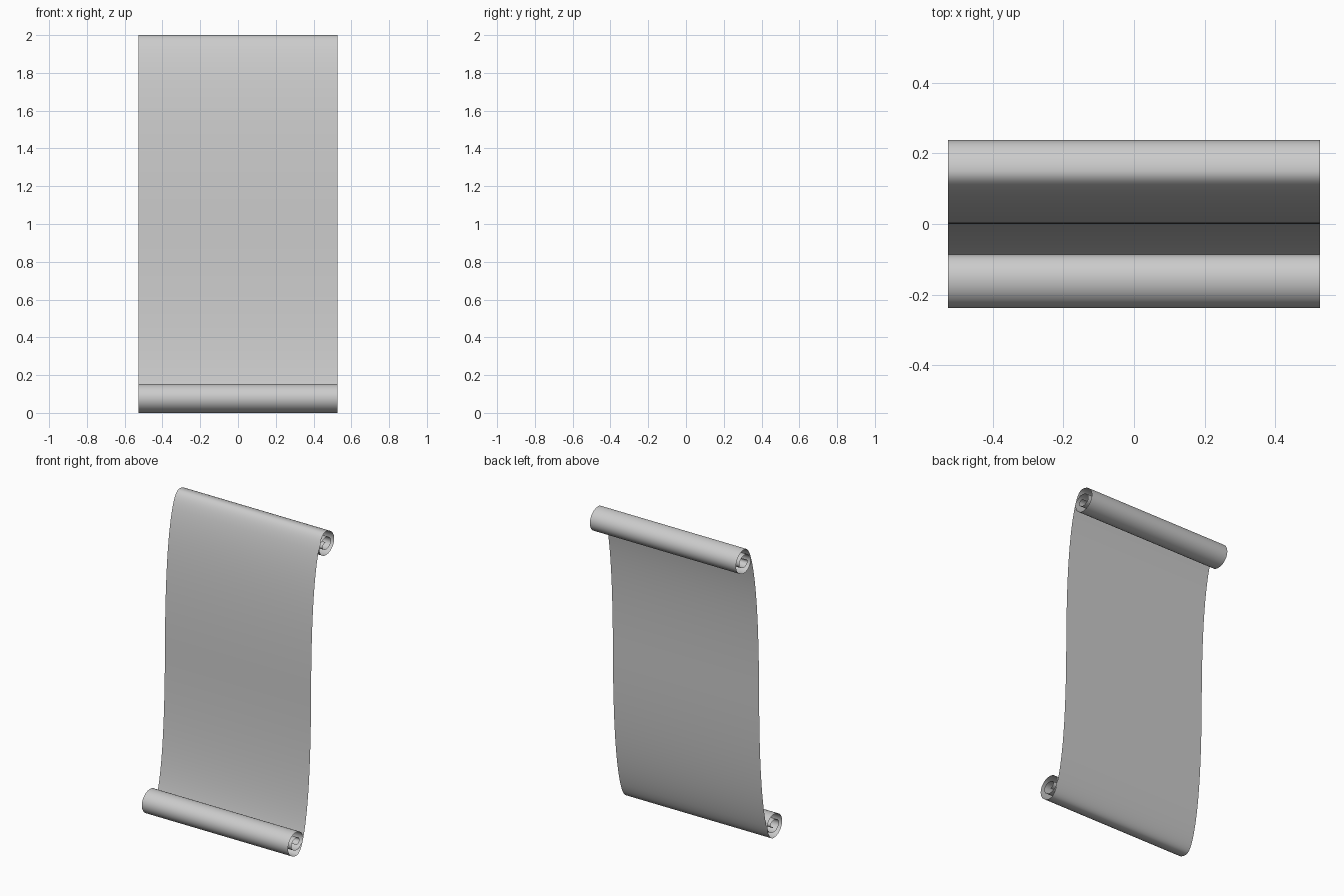
import bpy
import bmesh
from mathutils import Vector
from mathutils.geometry import interpolate_bezier

cube = bpy.data.objects.get("Cube")
if cube:
    bpy.data.objects.remove(cube, do_unlink=True)

HALF_WIDTH = 0.528
KAPPA = 0.552  # handle length of a quarter ellipse


def bezier(points, steps):
    return interpolate_bezier(*[Vector((0, y, z)) for y, z in points], steps)


# Upper half of the sheet, from the middle to the crown of the roll
half = bezier([(0, 1), (0.002, 1.35), (0.018, 1.7), (0.077, 1.9)], 20)
half += bezier([(0.077, 1.9), (0.096, 1.962), (0.117, 2), (0.15, 2)], 10)[1:]

# Spiral of quarter ellipses through the top, back, bottom and front of each turn
turns = [(0.15, 2), (0.238, 1.922), (0.155, 1.846), (0.087, 1.905),
         (0.15, 1.963), (0.204, 1.92), (0.157, 1.883), (0.119, 1.908),
         (0.15, 1.931)]
for i, (a, b) in enumerate(zip(turns, turns[1:])):
    dy, dz = (b[0] - a[0]) * KAPPA, (b[1] - a[1]) * KAPPA
    if i % 2 == 0:
        h1, h2 = (a[0] + dy, a[1]), (b[0], b[1] - dz)
    else:
        h1, h2 = (a[0], a[1] + dz), (b[0] - dy, b[1])
    half += bezier([a, h1, h2, b], 12)[1:]

# The lower half is the upper half turned around the middle
lower = [Vector((0, -p.y, 2 - p.z)) for p in reversed(half[1:])]
profile = lower + half

# Sweep the profile across the width
bm = bmesh.new()
rows = [[bm.verts.new((x, p.y, p.z)) for x in (-HALF_WIDTH, HALF_WIDTH)]
        for p in profile]
for a, b in zip(rows, rows[1:]):
    bm.faces.new((a[0], a[1], b[1], b[0])).smooth = True
mesh = bpy.data.meshes.new("scroll_sheet")
bm.to_mesh(mesh)
bm.free()

# Plain grey paper
paper = bpy.data.materials.new("grey_paper")
paper.use_nodes = True
colour = (0.6, 0.6, 0.6, 1)
paper.diffuse_color = colour
paper.node_tree.nodes["Principled BSDF"].inputs["Base Color"].default_value = colour
mesh.materials.append(paper)

scroll = bpy.data.objects.new("scroll_sheet", mesh)
bpy.context.collection.objects.link(scroll)
